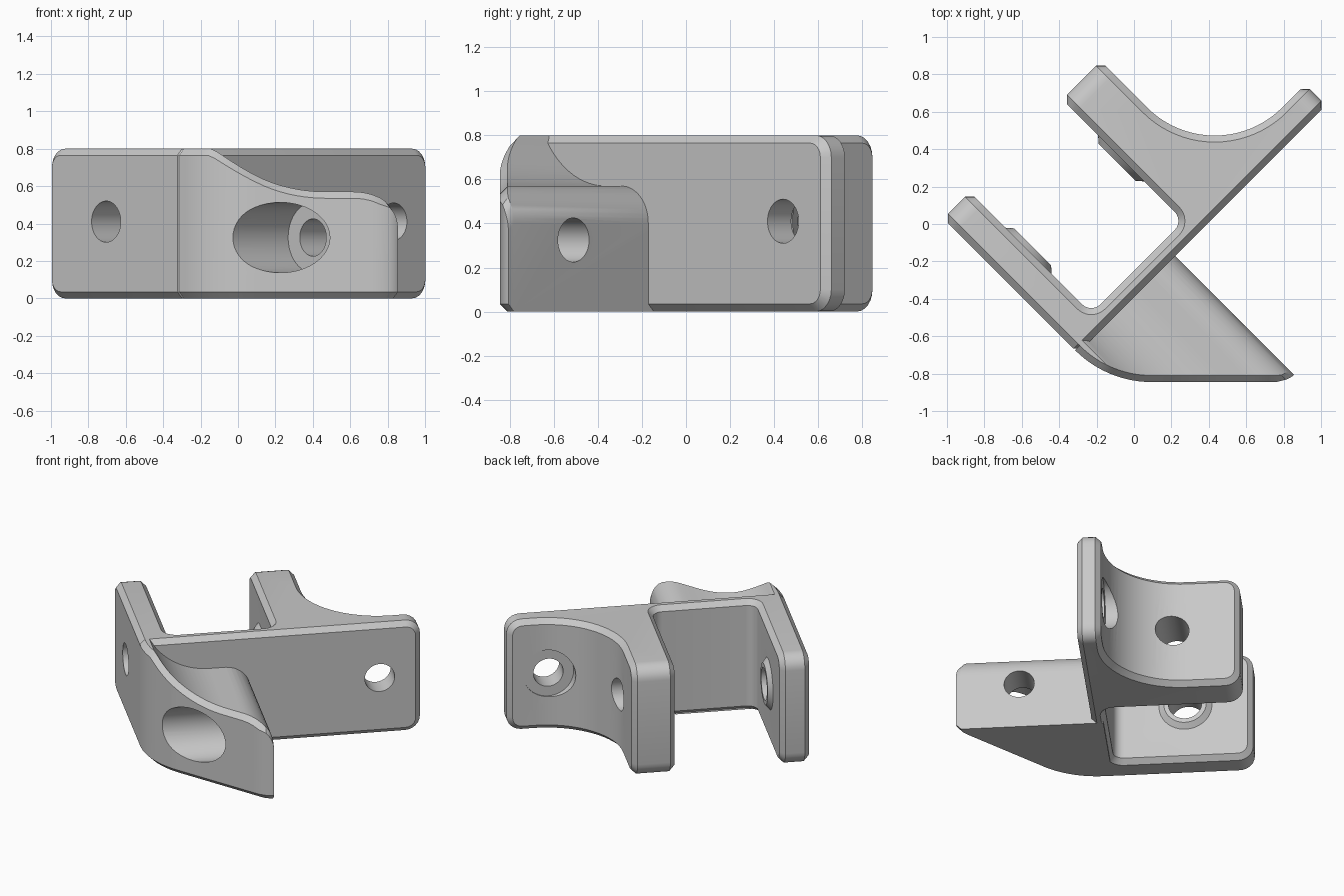
import bpy, bmesh
from math import sin, cos, pi, radians, sqrt
from mathutils import Matrix

cube = bpy.data.objects.get("Cube")
if cube:
    bpy.data.objects.remove(cube)

H = 0.8          # overall height
CH = 0.035       # edge chamfer
AXIS_U = Matrix.Rotation(pi / 2, 4, 'Y')
AXIS_V = Matrix.Rotation(-pi / 2, 4, 'X')

grey = bpy.data.materials.new("light grey")
grey.use_nodes = True
grey.diffuse_color = (0.58, 0.58, 0.58, 1)
grey.node_tree.nodes["Principled BSDF"].inputs["Base Color"].default_value = grey.diffuse_color


def make(name, bm):
    bmesh.ops.recalc_face_normals(bm, faces=bm.faces[:])
    mesh = bpy.data.meshes.new(name)
    bm.to_mesh(mesh)
    bm.free()
    mesh.materials.append(grey)
    ob = bpy.data.objects.new(name, mesh)
    bpy.context.collection.objects.link(ob)
    return ob


def apply(ob, mod):
    bpy.context.view_layer.objects.active = ob
    bpy.ops.object.modifier_apply(modifier=mod.name)


def combine(ob, other, operation):
    mod = ob.modifiers.new("combine", 'BOOLEAN')
    mod.object, mod.operation, mod.solver = other, operation, 'EXACT'
    apply(ob, mod)
    bpy.data.objects.remove(other)


def arc(cu, cv, r, a0, a1, n):
    angles = [radians(a0 + (a1 - a0) * i / n) for i in range(n + 1)]
    return [(cu + r * cos(a), cv + r * sin(a)) for a in angles]


def cone(name, axis, start, end, r1, r2, side, z):
    """Round part along u or v between two stations."""
    bm = bmesh.new()
    mid = (start + end) / 2
    place = (mid, side, z) if axis is AXIS_U else (side, mid, z)
    bmesh.ops.create_cone(bm, cap_ends=True, segments=48, radius1=r1, radius2=r2,
                          depth=end - start, matrix=Matrix.Translation(place) @ axis)
    ob = make(name, bm)
    ob.hide_render = True
    return ob


# Forked body: long plate with two arms, drawn along its own axes
outline = [(-0.7, -0.277), (1.175, -0.277), (1.175, -0.12)]
outline += arc(1.0, 0.39, 0.51, 270, 180, 20)
outline += [(0.49, 0.742), (0.2, 0.742)]
outline += arc(0.13, -0.107, 0.07, 0, -90, 6)
outline += arc(-0.43, -0.107, 0.07, 270, 180, 6)
outline += [(-0.5, 0.742), (-0.7, 0.742)]
bm = bmesh.new()
base = bm.faces.new([bm.verts.new((u, v, 0)) for u, v in outline])
ext = bmesh.ops.extrude_face_region(bm, geom=[base])
bmesh.ops.translate(bm, vec=(0, 0, H),
                    verts=[g for g in ext["geom"] if isinstance(g, bmesh.types.BMVert)])
bmesh.ops.recalc_face_normals(bm, faces=bm.faces[:])


def at_tip(edge):
    a, b = (v.co for v in edge.verts)
    level = abs(a.z - b.z) < 0.001
    return level and (min(a.y, b.y) > 0.74 or min(a.x, b.x) > 1.17)


# Rounded corners at the free ends, then a chamfer all round
bmesh.ops.bevel(bm, geom=[e for e in bm.edges if at_tip(e)], offset=0.1,
                segments=6, profile=0.5, affect='EDGES')
body = make("bracket_body", bm)
chamfer = body.modifiers.new("chamfer", 'BEVEL')
chamfer.width, chamfer.segments = CH, 1
chamfer.limit_method, chamfer.angle_limit = 'ANGLE', radians(50)
apply(body, chamfer)


# Side block: sections lofted along u under a swooping top
def top_height(u):
    if u < -0.24:
        return min(H, 1.02 - sqrt(max(0, 0.45 ** 2 - (u + 0.24) ** 2)) if u > -0.64 else H)
    if u < -0.135:
        return 0.57
    return 0.4 + sqrt(max(0, 0.17 ** 2 - (u + 0.135) ** 2))


stations = []
for i in range(13):
    a = radians(45 * i / 12)
    stations.append((-0.12 - 0.58 * cos(a), -0.255 - 0.58 * sin(a), cos(a), sin(a)))
for i in range(1, 16):
    u = -0.53 + 0.47 * i / 15
    stations.append((u, -1.195 - u, sqrt(0.5), sqrt(0.5)))
for i in range(5, 13):
    u = -0.135 + 0.17 * sin(pi / 2 * i / 12)
    if u > -0.03:
        stations.append((u, -1.135 - 0.04 * sin(pi / 2 * (u + 0.06) / 0.095), 0, 1))

bm = bmesh.new()
rings = []
for u, v, nu, nv in stations:
    iu, iv = u + CH * nu, v + CH * nv
    t = top_height(iu)
    section = [(iu, -0.2, 0), (iu, iv, 0), (u, v, CH),
               (u, v, t - CH), (iu, iv, t), (iu, -0.2, t)]
    rings.append([bm.verts.new(p) for p in section])
for a, b in zip(rings, rings[1:]):
    for i in range(6):
        j = (i + 1) % 6
        bm.faces.new((a[i], a[j], b[j], b[i]))
bm.faces.new(rings[0])
bm.faces.new(rings[-1])
bmesh.ops.triangulate(bm, faces=bm.faces[:])
combine(body, make("side_block", bm), 'UNION')

# Raised rings on the facing sides of the arms
combine(body, cone("left_boss", AXIS_U, -0.53, -0.47, 0.21, 0.14, 0.297, 0.41), 'UNION')
combine(body, cone("right_boss", AXIS_U, 0.17, 0.23, 0.14, 0.21, 0.297, 0.41), 'UNION')

# Bolt holes, counterbore and spot face
for name, axis, start, end, r, side, z in (
        ("arm_hole", AXIS_U, -0.9, 0.9, 0.11, 0.297, 0.41),
        ("plate_hole", AXIS_V, -0.5, 0.1, 0.1, 0.9, 0.41),
        ("spot_face", AXIS_V, -0.125, 0.2, 0.17, 0.9, 0.41),
        ("block_hole", AXIS_U, -0.5, 0.2, 0.1, -0.757, 0.325),
        ("counterbore", AXIS_U, -1.2, -0.19, 0.188, -0.757, 0.325)):
    combine(body, cone(name, axis, start, end, r, r, side, z), 'DIFFERENCE')

# Turn the bracket to its diagonal stance
body.data.transform(Matrix.Rotation(pi / 4, 4, 'Z'))
bpy.ops.object.select_all(action='DESELECT')
body.select_set(True)
bpy.context.view_layer.objects.active = body
bpy.ops.object.shade_smooth_by_angle(angle=radians(25))
